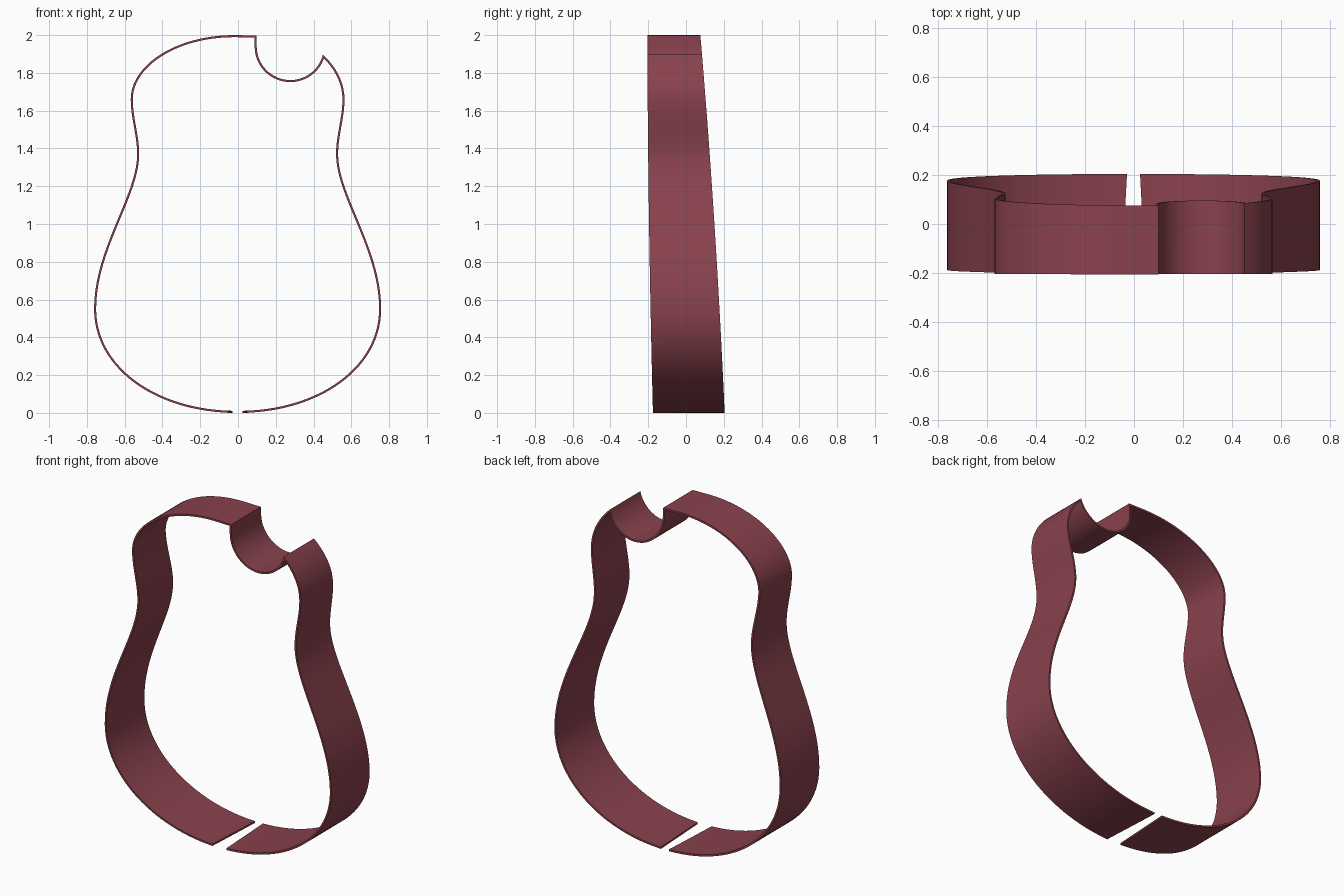
import bpy, bmesh, math
from mathutils import Vector

if "Cube" in bpy.data.objects:
    bpy.data.objects.remove(bpy.data.objects["Cube"])

THICK = 0.011


def bezier(p0, p1, p2, p3, n):
    """Points on a cubic curve, leaving out the last one."""
    pts = []
    for i in range(n):
        t = i / n
        s = 1 - t
        pts.append(tuple(s**3 * a + 3 * s * s * t * b + 3 * s * t * t * c + t**3 * d
                         for a, b, c, d in zip(p0, p1, p2, p3)))
    return pts


def front_y(z):
    return -0.175 - 0.026 * z + 0.0055 * z * z


def back_y(z):
    return 0.204 - 0.043 * z - 0.0105 * z * z


# Lower bout and waist, shared by both sides (right side, going up)
lower = (bezier((0.025, 0.0), (0.44, 0.008), (0.758, 0.24), (0.758, 0.55), 28)
         + bezier((0.758, 0.55), (0.758, 0.87), (0.53, 1.15), (0.53, 1.37), 20)
         + bezier((0.53, 1.37), (0.53, 1.47), (0.564, 1.56), (0.564, 1.66), 10))

# Whole outline: left side, round shoulder, neck edge, cutaway, horn, right side
path = [(-x - 0.004, z) for x, z in lower]
path += bezier((-0.568, 1.66), (-0.568, 1.84), (-0.33, 2.0), (-0.02, 2.0), 24)
path += [(-0.02, 2.0), (0.099, 1.998)]
for i in range(25):
    a = math.radians(180 + 166 * i / 24)
    path.append((0.277 + 0.178 * math.cos(a), 1.94 + 0.178 * math.sin(a)))
path += bezier((0.45, 1.897), (0.51, 1.84), (0.564, 1.76), (0.564, 1.66), 10)[1:]
path += [(0.564, 1.66)] + lower[::-1]

# Inner outline, offset inwards with mitred corners
outer = [Vector(p) for p in path]
inner = []
for i, p in enumerate(outer):
    dirs = []
    if i > 0:
        dirs.append((p - outer[i - 1]).normalized())
    if i < len(outer) - 1:
        dirs.append((outer[i + 1] - p).normalized())
    normals = [Vector((d.y, -d.x)) for d in dirs]
    m = sum(normals, Vector((0, 0))).normalized()
    inner.append(p + m * THICK / max(m.dot(normals[0]), 0.4))

# Four-cornered cross-section at each outline point, bridged into a band
bm = bmesh.new()
rings = []
last = len(outer) - 1
for i, (o, n) in enumerate(zip(outer, inner)):
    flare = 0.02 * (-1 if i == 0 else 1) if i in (0, last) else 0  # wider gap in front
    yf, yb = front_y(o.y), back_y(o.y)
    rings.append([bm.verts.new(c) for c in (
        (o.x + flare, yf, o.y), (o.x, yb, o.y), (n.x, yb, n.y), (n.x + flare, yf, n.y))])
for a, b in zip(rings, rings[1:]):
    for k in range(4):
        j = (k + 1) % 4
        bm.faces.new((a[k], a[j], b[j], b[k]))
bm.faces.new(rings[0])
bm.faces.new(rings[-1][::-1])
bmesh.ops.recalc_face_normals(bm, faces=bm.faces)

mesh = bpy.data.meshes.new("guitar_body_side")
bm.to_mesh(mesh)
bm.free()
band = bpy.data.objects.new("guitar_body_side", mesh)
bpy.context.collection.objects.link(band)

wood = bpy.data.materials.new("dark_red_wood")
wood.diffuse_color = (0.25, 0.054, 0.075, 1)
wood.use_nodes = True
wood.node_tree.nodes["Principled BSDF"].inputs["Base Color"].default_value = wood.diffuse_color
mesh.materials.append(wood)

bpy.context.view_layer.objects.active = band
band.select_set(True)
bpy.ops.object.shade_smooth_by_angle(angle=math.radians(30))
